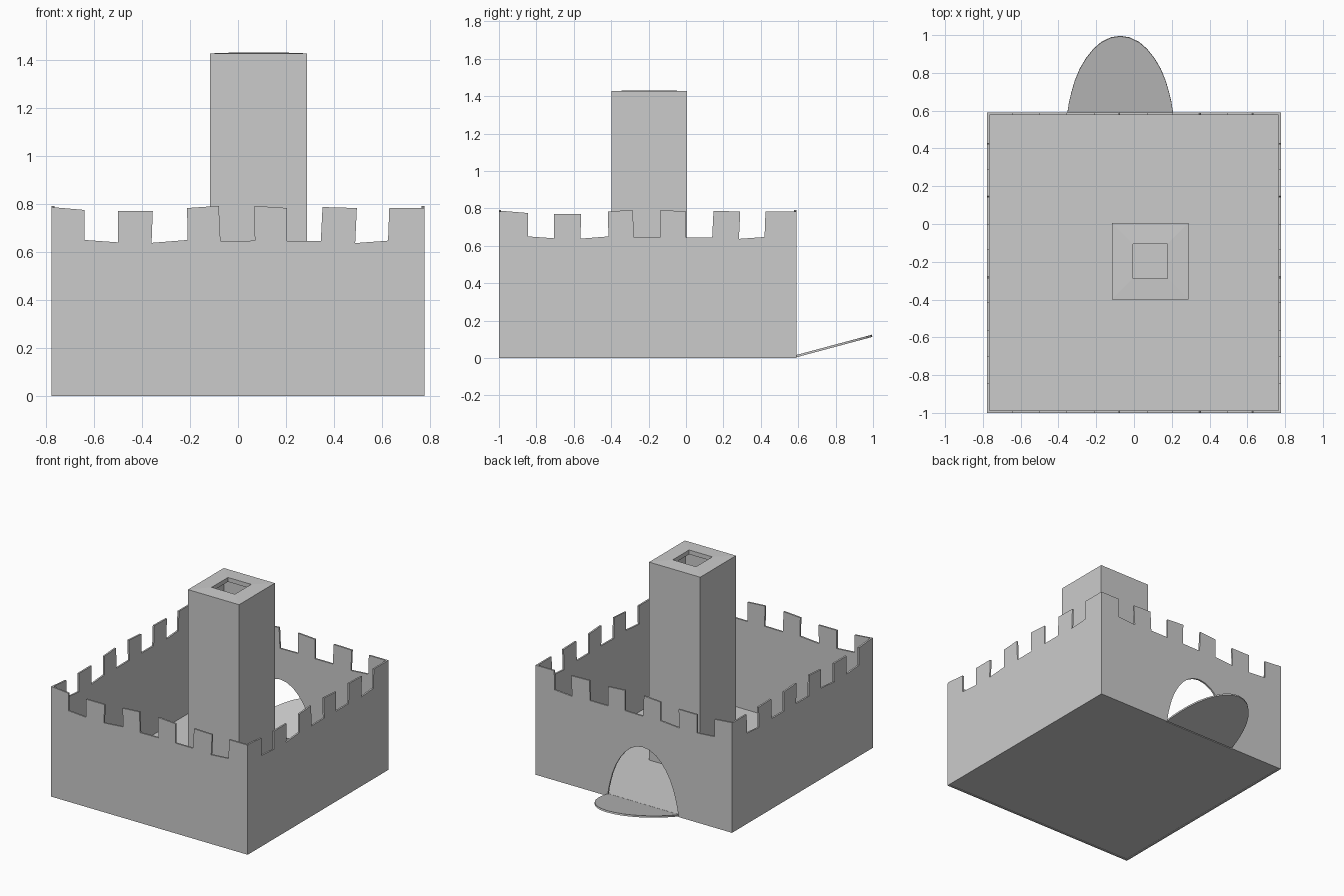
import bpy, bmesh
from math import atan2
from mathutils import Matrix

if "Cube" in bpy.data.objects:
    bpy.data.objects.remove(bpy.data.objects["Cube"])

T = 0.012                      # wall thickness
X, Y0, Y1 = 0.777, -1.0, 0.59  # outer footprint
DX, DW, DH = -0.073, 0.28, 0.424  # doorway centre, half width, height

# crenellation steps along a wall (position, height)
TEETH = [(-.64, .775), (-.64, .65), (-.50, .64), (-.50, .77), (-.355, .77),
         (-.36, .638), (-.21, .65), (-.212, .783), (-.08, .792), (-.073, .645),
         (.07, .647), (.068, .792), (.205, .783), (.205, .645), (.345, .645),
         (.352, .787), (.495, .783), (.488, .637), (.625, .647), (.63, .783)]

# right half of the arch (half width fraction, height fraction)
HALF = [(1, 0), (.97, .14), (.92, .28), (.86, .42), (.77, .57), (.65, .71),
        (.51, .83), (.36, .92), (.18, .98)]
ARCH = [(DX + DW * a, DH * b) for a, b in HALF] + [(DX, DH)] + \
       [(DX - DW * a, DH * b) for a, b in reversed(HALF)]


def finish(bm, name):
    bmesh.ops.recalc_face_normals(bm, faces=bm.faces)
    me = bpy.data.meshes.new(name)
    bm.to_mesh(me)
    bm.free()
    ob = bpy.data.objects.new(name, me)
    bpy.context.collection.objects.link(ob)
    return ob


def slab(name, points, place, direction):
    """Extrude a flat outline; place maps 2D points into space."""
    bm = bmesh.new()
    f = bm.faces.new([bm.verts.new(place(*p)) for p in points])
    ext = bmesh.ops.extrude_face_region(bm, geom=[f], use_keep_orig=True)
    bmesh.ops.translate(bm, vec=direction,
                        verts=[v for v in ext['geom'] if isinstance(v, bmesh.types.BMVert)])
    bmesh.ops.triangulate(bm, faces=[g for g in bm.faces if len(g.verts) > 4])
    return finish(bm, name)


def wall_outline(a, b, shift=0.0, door=()):
    top = [(a, .787)] + [(u + shift, h) for u, h in TEETH] + [(b, .783)]
    return top + [(b, 0)] + list(door) + [(a, 0)]


# battlement walls
slab("front_wall", wall_outline(-X, X), lambda u, h: (u, Y0, h), (0, T, 0))
slab("back_wall", wall_outline(-X, X, door=ARCH), lambda u, h: (u, Y1, h), (0, -T, 0))
for name, s in (("left_wall", -1), ("right_wall", 1)):
    slab(name, wall_outline(Y0 + T, Y1 - T, -.205),
         lambda u, h: (s * X, u, h), (-s * T, 0, 0))

# floor, slightly recessed under the walls
fx = X - T
slab("floor", [(-fx, Y0 + T), (fx, Y0 + T), (fx, Y1 - T), (-fx, Y1 - T)],
     lambda x, y: (x, y, .004), (0, 0, .008))

# lowered drawbridge with the same arch shape
bridge = slab("drawbridge", ARCH, lambda x, y: (x, y, 0), (0, 0, T))
bridge.data.transform(Matrix.Translation((0, Y1 - .003, .003)) @
                      Matrix.Rotation(atan2(.11, .41), 4, 'X'))

# hollow tower: square rings from outer base, over the roof, into the shaft
bm = bmesh.new()
cx, cy, rings = .086, -.197, []
for r, z in ((.202, .004), (.202, 1.427), (.092, 1.431), (.092, 1.40), (.19, 1.40), (.19, .012)):
    rings.append([bm.verts.new((cx + i * r, cy + j * r, z))
                  for i, j in ((-1, -1), (1, -1), (1, 1), (-1, 1))])
for lo, hi in zip(rings, rings[1:] + rings[:1]):
    for k in range(4):
        n = (k + 1) % 4
        bm.faces.new((lo[k], lo[n], hi[n], hi[k]))
finish(bm, "tower")
